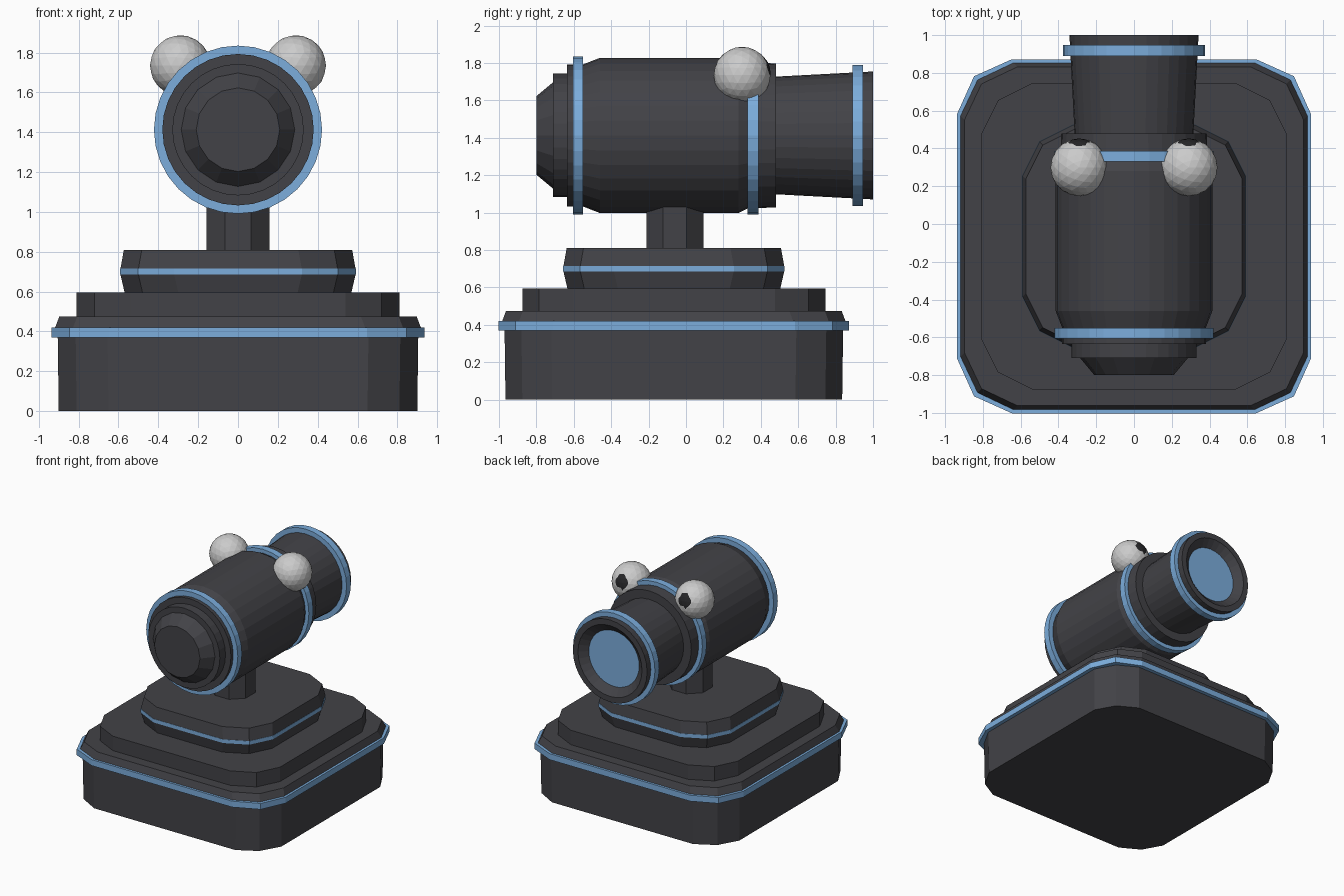
import bpy, bmesh
from math import sin, cos, pi

if "Cube" in bpy.data.objects:
    bpy.data.objects.remove(bpy.data.objects["Cube"])


def material(name, color):
    m = bpy.data.materials.new(name)
    m.diffuse_color = (*color, 1)
    m.use_nodes = True
    m.node_tree.nodes["Principled BSDF"].inputs["Base Color"].default_value = m.diffuse_color
    return m


DARK = material("dark_metal", (0.055, 0.055, 0.063))
BLUE = material("blue_trim", (0.2, 0.42, 0.72))
BLACK = material("black", (0.02, 0.02, 0.022))
CY = -0.065      # centre of the pedestal in y
AXIS_Z = 1.413   # height of the barrel axis


def skin(name, loops, mat):
    """Join a series of equal-sided loops into a capped solid."""
    bm = bmesh.new()
    rings = [[bm.verts.new(p) for p in loop] for loop in loops]
    n = len(rings[0])
    for a, b in zip(rings, rings[1:]):
        for i in range(n):
            j = (i + 1) % n
            bm.faces.new((a[i], a[j], b[j], b[i]))
    bm.faces.new(rings[0][::-1])
    bm.faces.new(rings[-1])
    bmesh.ops.recalc_face_normals(bm, faces=bm.faces)
    mesh = bpy.data.meshes.new(name)
    bm.to_mesh(mesh)
    bm.free()
    ob = bpy.data.objects.new(name, mesh)
    bpy.context.collection.objects.link(ob)
    if mat:
        mesh.materials.append(mat)
    return ob


def plate_loop(h, z, c=0.29, m=0.09):
    """Square of half width h with two-segment corners."""
    q = [(h, h - c), (h - m, h - m), (h - c, h)]
    pts = []
    for k in range(4):
        for x, y in q:
            for _ in range(k):
                x, y = -y, x
            pts.append((x, y + CY, z))
    return pts


def plate(name, levels, mat, c=0.29):
    return skin(name, [plate_loop(h, z, c) for h, z in levels], mat)


def lathe(name, profile, mat, sides=32):
    """Turn (radius, y) points around the barrel axis."""
    ang = [2 * pi * i / sides for i in range(sides)]
    return skin(name, [[(r * cos(a), y, AXIS_Z + r * sin(a)) for a in ang]
                       for r, y in profile], mat)


# Stepped pedestal
plate("base_block", [(0.90, 0), (0.905, 0.37)], DARK, 0.25)
plate("base_trim", [(0.937, 0.37), (0.937, 0.42)], BLUE)
plate("base_lid", [(0.918, 0.42), (0.897, 0.475)], DARK, 0.28)
plate("upper_step", [(0.81, 0.47), (0.81, 0.595)], DARK, 0.27)
plate("turntable_lower", [(0.568, 0.59), (0.59, 0.685)], DARK, 0.27)
plate("turntable_trim", [(0.592, 0.685), (0.592, 0.715)], BLUE, 0.27)
plate("turntable_upper", [(0.59, 0.715), (0.573, 0.81)], DARK, 0.27)

# Octagonal neck
skin("neck", [[(0.17 * cos(pi / 8 + i * pi / 4), -0.06 + 0.165 * sin(pi / 8 + i * pi / 4), z)
               for i in range(8)] for z in (0.8, 1.06)], DARK)

# Barrel: nose, body, collar and flared tail
lathe("nose_cap", [(0.21, -0.80), (0.285, -0.71), (0.285, -0.65)], DARK, 16)
lathe("barrel_body", [(0.33, -0.71), (0.33, -0.635), (0.38, -0.635), (0.38, -0.55),
                      (0.415, -0.46), (0.415, 0.28), (0.39, 0.33), (0.385, 0.48)], DARK)
lathe("tail_tube", [(0.313, 0.45), (0.342, 1.0), (0.295, 1.0), (0.212, 0.93)], DARK)
lathe("tail_lens", [(0.211, 0.91), (0.211, 0.933)], BLUE)
for name, r, y0, y1 in (("front_ring", 0.422, -0.605, -0.55),
                        ("middle_ring", 0.422, 0.33, 0.387),
                        ("tail_ring", 0.377, 0.89, 0.947)):
    lathe(name, [(r, y0), (r, y1)], BLUE)

# Ball eyes with pupils facing the back
for side, x in (("left", -0.29), ("right", 0.29)):
    bpy.ops.mesh.primitive_ico_sphere_add(subdivisions=3, radius=0.152, location=(x, 0.3, 1.735))
    bpy.context.object.name = side + "_eye"
    bpy.ops.mesh.primitive_ico_sphere_add(subdivisions=3, radius=0.12,
                                          location=(x, 0.3 + 0.033, 1.735 + 0.011))
    pupil = bpy.context.object
    pupil.name = side + "_pupil"
    pupil.data.materials.append(BLACK)
